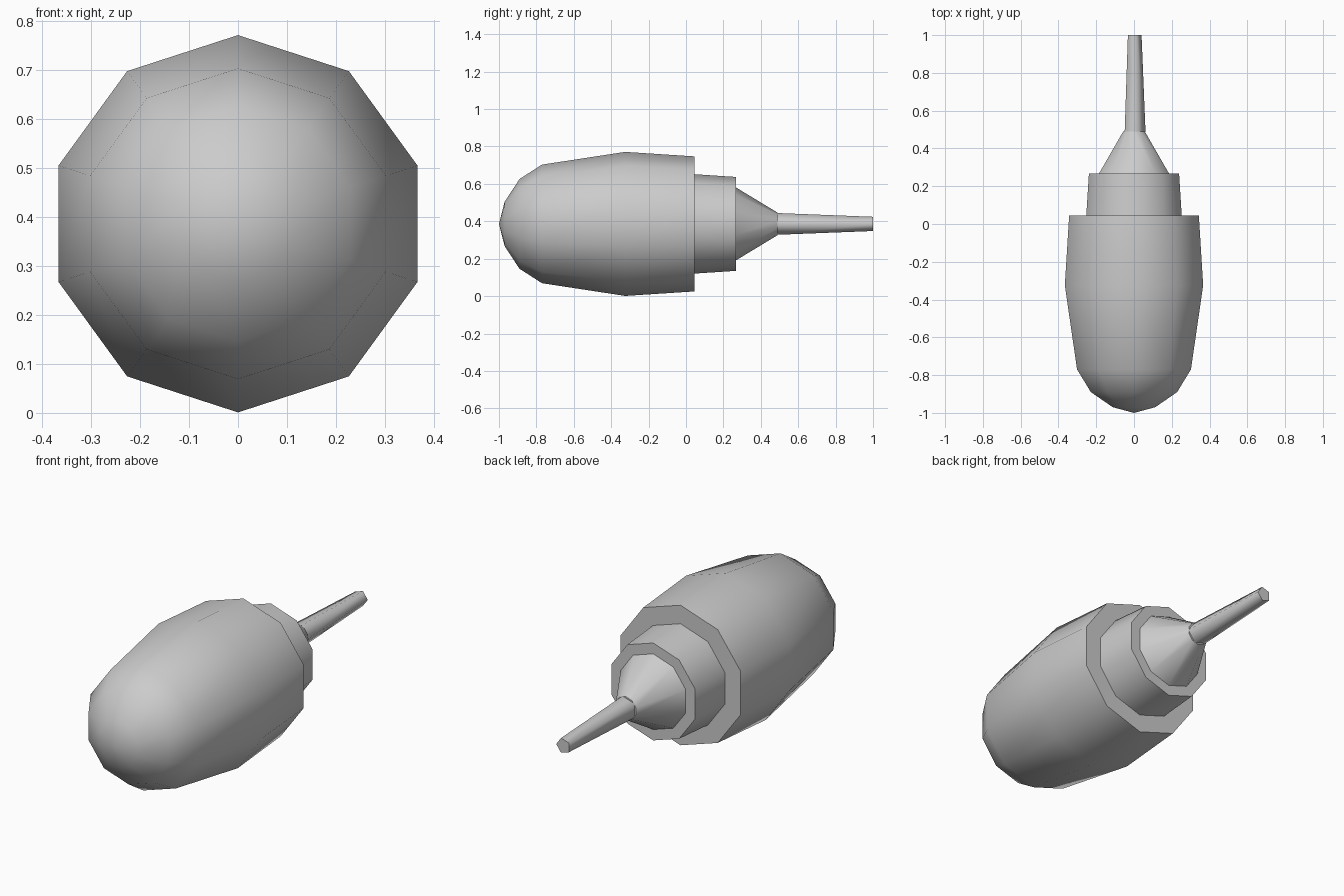
import bpy, bmesh, math

if "Cube" in bpy.data.objects:
    bpy.data.objects.remove(bpy.data.objects["Cube"])

AXIS_Z = 0.386  # height of the long axis

grey = bpy.data.materials.new("light grey")
grey.diffuse_color = (0.6, 0.6, 0.6, 1)
grey.use_nodes = True
grey.node_tree.nodes["Principled BSDF"].inputs["Base Color"].default_value = grey.diffuse_color


def lathe(name, profile, sides, start):
    """Spin (y, radius) rings around the y axis; radius 0 makes a tip."""
    bm = bmesh.new()
    rings = []
    for y, r in profile:
        if r == 0:
            rings.append([bm.verts.new((0, y, AXIS_Z))])
            continue
        angles = [start + math.tau * i / sides for i in range(sides)]
        rings.append([bm.verts.new((r * math.cos(a), y, AXIS_Z + r * math.sin(a)))
                      for a in angles])
    for a, b in zip(rings, rings[1:]):
        for i in range(sides):
            j = (i + 1) % sides
            if len(a) == 1:
                bm.faces.new((a[0], b[i], b[j]))
            else:
                bm.faces.new((a[i], a[j], b[j], b[i]))
    for f in bm.faces:
        f.smooth = True
    # flat end caps with crisp rims
    for ring in (rings[0], rings[-1]):
        if len(ring) > 1:
            cap = bm.faces.new(ring)
            for e in cap.edges:
                e.smooth = False
    bmesh.ops.recalc_face_normals(bm, faces=bm.faces)
    mesh = bpy.data.meshes.new(name)
    bm.to_mesh(mesh)
    bm.free()
    mesh.materials.append(grey)
    obj = bpy.data.objects.new(name, mesh)
    bpy.context.collection.objects.link(obj)
    return obj


UP = math.pi / 2

# rounded ten-sided body with a domed front
lathe("body", [(-1.0, 0), (-0.97, 0.118), (-0.89, 0.24), (-0.77, 0.317),
               (-0.325, 0.385), (0.045, 0.361)], 10, UP)
# stepped collar behind the body
lathe("collar", [(0.04, 0.266), (0.267, 0.251)], 10, UP)
# tapering cone
lathe("cone", [(0.262, 0.198), (0.49, 0.06)], 10, UP)
# thin five-sided rod, one corner toward +x
lathe("rod", [(0.488, 0.061), (1.0, 0.04)], 5, 0)
